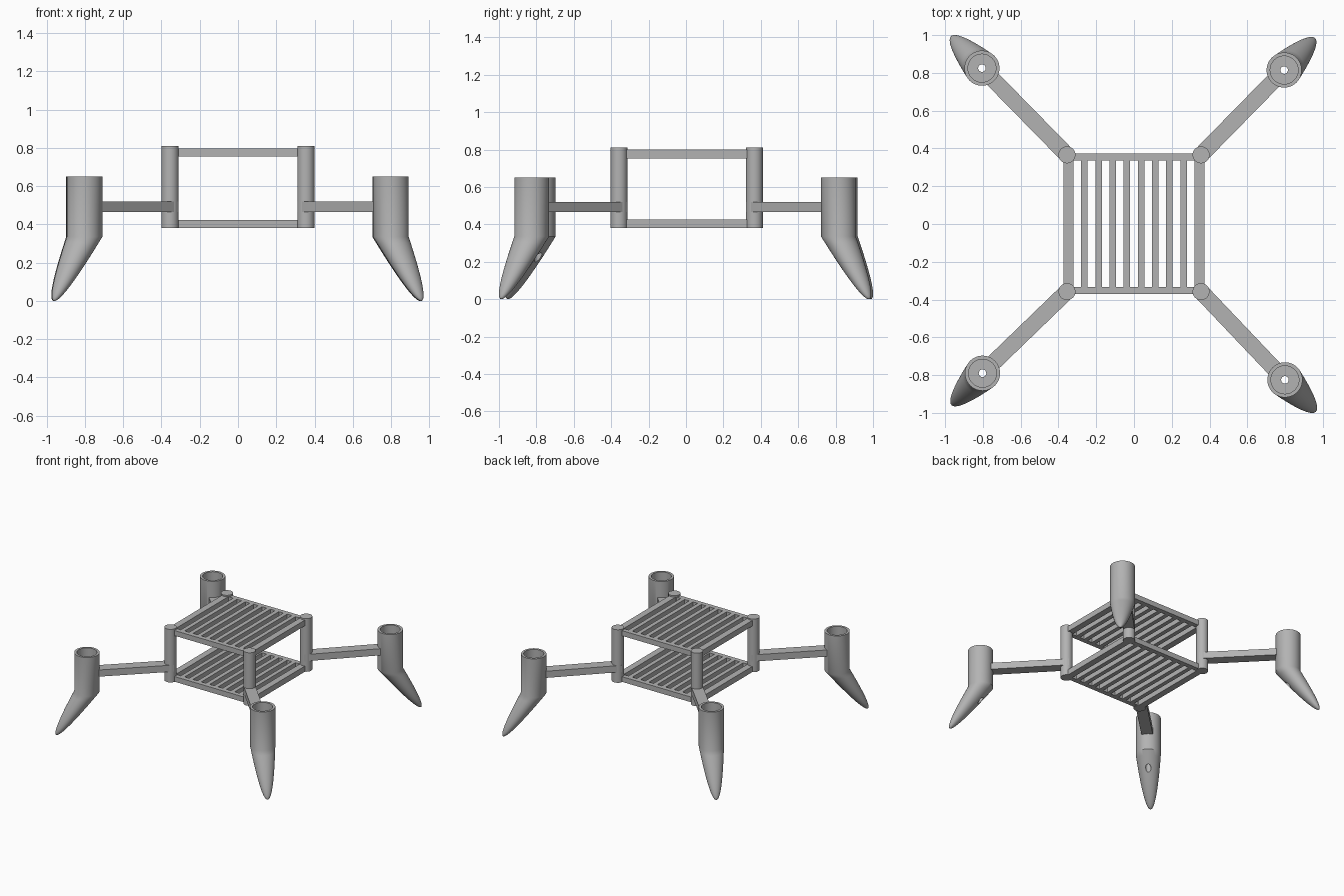
import bpy, bmesh, math
from mathutils import Vector

if "Cube" in bpy.data.objects:
    bpy.data.objects.remove(bpy.data.objects["Cube"])

grey = bpy.data.materials.new("plain_grey")
grey.diffuse_color = (0.45, 0.45, 0.45, 1)
grey.use_nodes = True
grey.node_tree.nodes["Principled BSDF"].inputs["Base Color"].default_value = grey.diffuse_color


def finish(obj, smooth=False):
    obj.data.materials.clear()
    obj.data.materials.append(grey)
    bpy.ops.object.select_all(action='DESELECT')
    obj.select_set(True)
    bpy.context.view_layer.objects.active = obj
    if smooth:
        bpy.ops.object.shade_smooth_by_angle(angle=math.radians(35))
    return obj


def box(name, center, size, turn=0):
    bpy.ops.mesh.primitive_cube_add(size=1, location=center, rotation=(0, 0, turn))
    obj = bpy.context.object
    obj.name = name
    obj.scale = size
    return finish(obj)


def cylinder(name, x, y, z0, z1, r, sides=32):
    bpy.ops.mesh.primitive_cylinder_add(vertices=sides, radius=r, depth=z1 - z0,
                                        location=(x, y, (z0 + z1) / 2))
    obj = bpy.context.object
    obj.name = name
    return finish(obj, True)


def lathe(name, rings, sides=48):
    """Stack circles (x, y, z, radius) into one closed surface."""
    bm = bmesh.new()
    loops = []
    for x, y, z, r in rings:
        loops.append([bm.verts.new((x + r * math.cos(a), y + r * math.sin(a), z))
                      for a in (2 * math.pi * i / sides for i in range(sides))])
    for a, b in zip(loops, loops[1:]):
        for i in range(sides):
            j = (i + 1) % sides
            bm.faces.new((a[i], a[j], b[j], b[i]))
    bm.faces.new(loops[0])
    bm.faces.new(loops[-1])
    bmesh.ops.recalc_face_normals(bm, faces=bm.faces)
    mesh = bpy.data.meshes.new(name)
    bm.to_mesh(mesh)
    bm.free()
    obj = bpy.data.objects.new(name, mesh)
    bpy.context.collection.objects.link(obj)
    return obj


# Two slatted decks: side rails, end rails and eight slats each
for deck, z in (("lower", 0.403), ("upper", 0.776)):
    for s in (-1, 1):
        box(deck + "_side_rail", (s * 0.347, 0.002, z), (0.052, 0.72, 0.046))
        box(deck + "_end_rail", (0, 0.002 + s * 0.354, z), (0.70, 0.037, 0.042))
    for i in range(8):
        box(deck + "_slat", ((i - 3.5) * 0.075, 0.002, z), (0.034, 0.69, 0.042))

# Corner posts, arms, and motor cups with slanted pointed feet
R, JOINT, TOP, FLOOR = 0.093, 0.335, 0.65, 0.355
corners = {
    "back_left": (-1, 1, -0.805, 0.825),
    "back_right": (1, 1, 0.795, 0.815),
    "front_left": (-1, -1, -0.802, -0.790),
    "front_right": (1, -1, 0.799, -0.825),
}
for name, (sx, sy, cx, cy) in corners.items():
    px, py = sx * 0.355, 0.004 + sy * 0.362
    cylinder(name + "_post", px, py, 0.38, 0.81, 0.045)

    # arm ends inside the cup wall
    a, b = Vector((px, py)), Vector((cx, cy))
    d = (b - a).normalized()
    a, b = a - d * 0.02, b - d * 0.082
    mid = (a + b) / 2
    box(name + "_arm", (mid.x, mid.y, 0.492), ((b - a).length, 0.085, 0.054),
        math.atan2(d.y, d.x))

    # open cup, then foot tapering outwards to a rounded tip
    rings = [(cx, cy, FLOOR, 0.074), (cx, cy, TOP, 0.074),
             (cx, cy, TOP, R), (cx, cy, JOINT, R)]
    for k in range(1, 21):
        t = 1 - (1 - k / 20) ** 2
        r = max(R * math.sqrt(1 - t), 0.001)
        rings.append((cx + sx * 0.157 * t, cy + sy * 0.162 * t, JOINT * (1 - t), r))
    foot = lathe(name + "_cup_and_foot", rings)

    # small drain hole through the cup floor
    drill = cylinder("drill", cx, cy, 0.10, 0.50, 0.02, 24)
    drill.hide_render = True
    finish(foot)
    cut = foot.modifiers.new("hole", 'BOOLEAN')
    cut.operation, cut.solver, cut.object = 'DIFFERENCE', 'EXACT', drill
    bpy.ops.object.modifier_apply(modifier=cut.name)
    bpy.data.objects.remove(drill)
    finish(foot, True)
